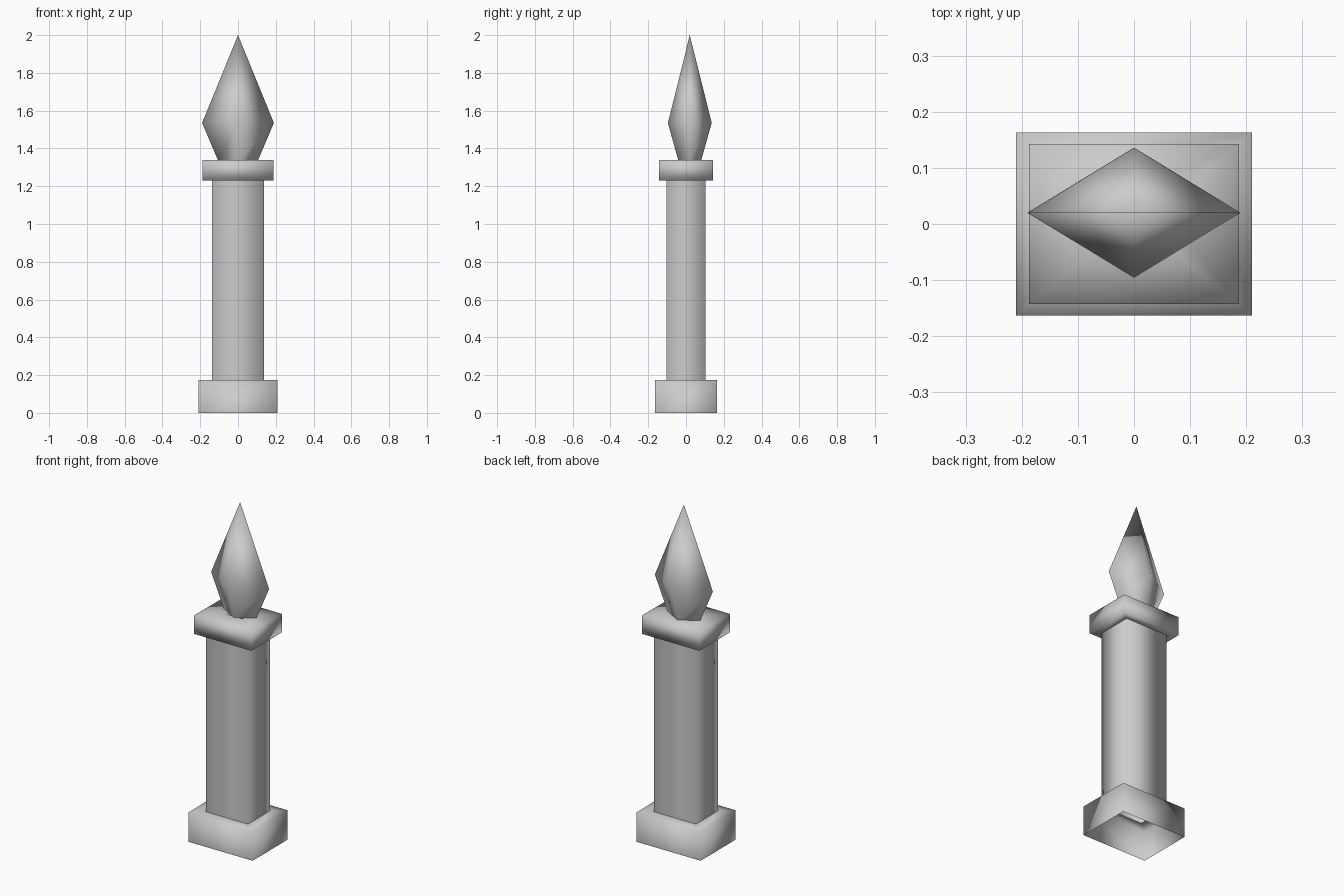
import bpy, bmesh

old = bpy.data.objects.get("Cube")
if old:
    bpy.data.objects.remove(old, do_unlink=True)

GREY = (0.6, 0.6, 0.6, 1)
stone = bpy.data.materials.new("light_grey_stone")
stone.use_nodes = True
stone.diffuse_color = GREY
stone.node_tree.nodes["Principled BSDF"].inputs["Base Color"].default_value = GREY


def rectangle(hx, hy):
    return [(-hx, -hy), (hx, -hy), (hx, hy), (-hx, hy)]


def rhombus(hx, hy):
    return [(0, -hy), (hx, 0), (0, hy), (-hx, 0)]


def loft(name, outline, rings, y=0.0, tip=None):
    """Stack outlines (half x, half y, z) into one smooth skin, open at the ends."""
    bm = bmesh.new()
    loops = [[bm.verts.new((px, py + y, z)) for px, py in outline(hx, hy)]
             for hx, hy, z in rings]
    for low, high in zip(loops, loops[1:]):
        for i in range(4):
            j = (i + 1) % 4
            bm.faces.new((low[i], low[j], high[j], high[i]))
    if tip is not None:
        top = bm.verts.new((0, y, tip))
        for i in range(4):
            bm.faces.new((loops[-1][i], loops[-1][(i + 1) % 4], top))
    for face in bm.faces:
        face.smooth = True
    mesh = bpy.data.meshes.new(name)
    bm.to_mesh(mesh)
    bm.free()
    mesh.materials.append(stone)
    obj = bpy.data.objects.new(name, mesh)
    bpy.context.collection.objects.link(obj)
    return obj


SHAFT = (0.137, 0.103)
CAP = (0.187, 0.143)

# Plinth, hollow and open underneath, with an opening below the shaft
loft("base", rectangle, [(0.21, 0.163, 0), (0.21, 0.163, 0.175), (*SHAFT, 0.175)])

# Hollow rectangular shaft
loft("shaft", rectangle, [(*SHAFT, 0.175), (*SHAFT, 1.23)])

# Slab on top of the shaft, closed around the foot of the flame
loft("cap", rectangle, [(*SHAFT, 1.23), (*CAP, 1.23), (*CAP, 1.34), (0.05, 0.03, 1.34)])

# Four-sided flame, set slightly towards the back
loft("flame", rhombus, [(0.105, 0.06, 1.335), (0.19, 0.116, 1.535)], y=0.02, tip=2.0)
